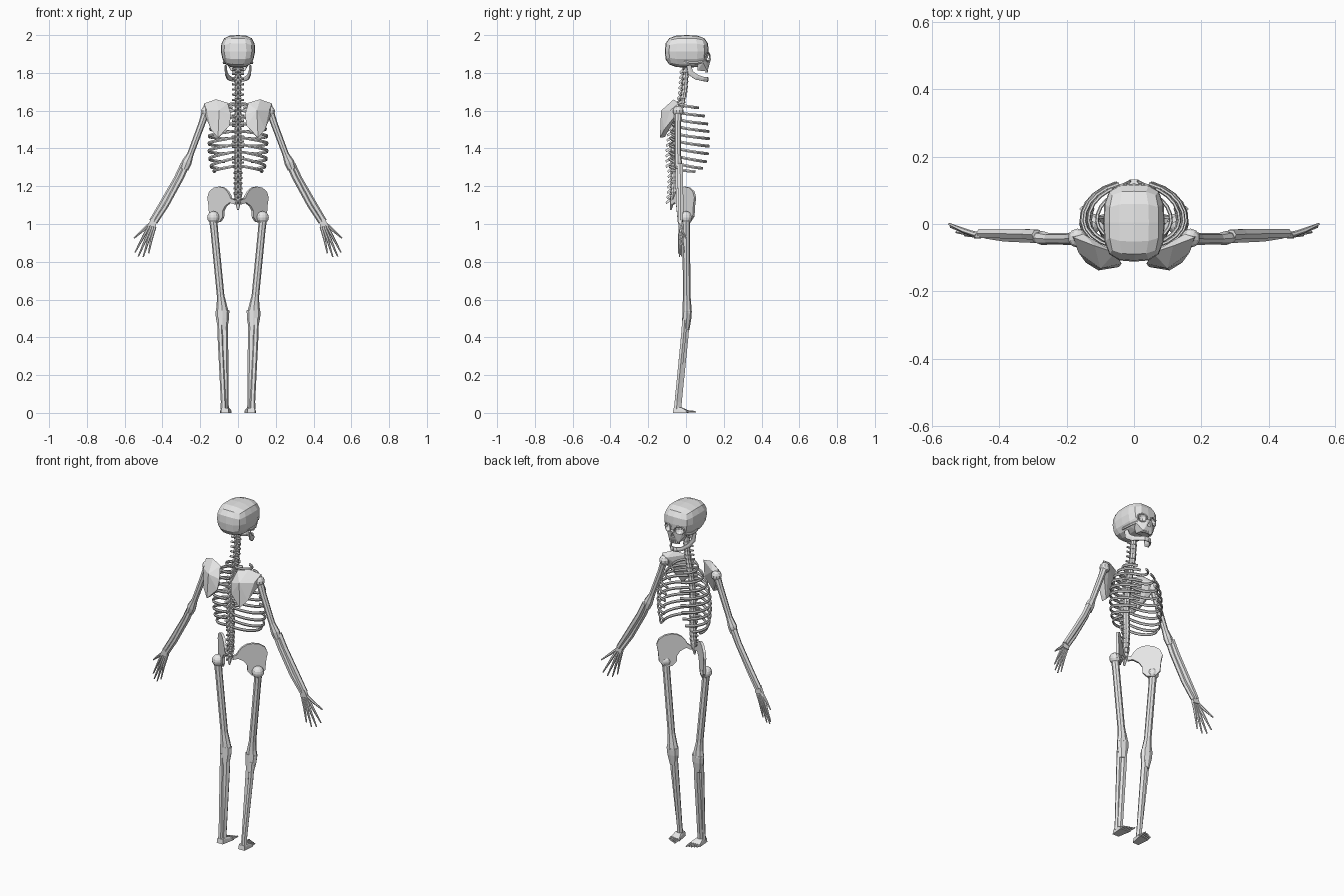
import bpy, bmesh, math
from mathutils import Vector, Matrix

bone = bpy.data.materials.new("bone")
bone.diffuse_color = (0.8, 0.8, 0.8, 1)


def finish(name, bm, mirror=True):
    bmesh.ops.recalc_face_normals(bm, faces=bm.faces[:])
    me = bpy.data.meshes.new(name)
    bm.to_mesh(me)
    bm.free()
    me.materials.append(bone)
    ob = bpy.data.objects.new(name, me)
    bpy.context.collection.objects.link(ob)
    if mirror:
        m = ob.modifiers.new("mirror", 'MIRROR')
        m.use_mirror_merge = False
    return ob


def tube(bm, pts, radii, sides=6):
    """Sweep an ellipse (side, depth radii) along a path."""
    pts = [Vector(p) for p in pts]
    d = (pts[-1] - pts[0]).normalized()
    ref = Vector((0, 1, 0)) if abs(d.z) > 0.7 else Vector((0, 0, 1))
    rings = []
    for i, p in enumerate(pts):
        t = (pts[min(i + 1, len(pts) - 1)] - pts[max(i - 1, 0)]).normalized()
        u = t.cross(ref).normalized()
        v = u.cross(t)
        r = radii[i] if isinstance(radii, list) else radii
        a, b = r if isinstance(r, tuple) else (r, r)
        rings.append([bm.verts.new(p + u * a * math.cos(k * math.tau / sides)
                                   + v * b * math.sin(k * math.tau / sides)) for k in range(sides)])
    for r0, r1 in zip(rings, rings[1:]):
        for k in range(sides):
            j = (k + 1) % sides
            bm.faces.new((r0[k], r0[j], r1[j], r1[k]))
    bm.faces.new(rings[0])
    bm.faces.new(rings[-1])


def hull(bm, pts):
    vs = [bm.verts.new(p) for p in pts]
    res = bmesh.ops.convex_hull(bm, input=vs)
    bad = [g for g in res["geom_interior"] if isinstance(g, bmesh.types.BMVert)]
    bmesh.ops.delete(bm, geom=bad, context='VERTS')


def ball(bm, c, r, u=10, v=7):
    bmesh.ops.create_uvsphere(bm, u_segments=u, v_segments=v, radius=r, matrix=Matrix.Translation(c))


def block(bm, c, size):
    bmesh.ops.create_cube(bm, size=1, matrix=Matrix.Translation(c) @ Matrix.Diagonal((*size, 1)))


def lerp_path(path, z):
    """Interpolate (z, value) pairs sorted from high to low."""
    for (z0, a), (z1, b) in zip(path, path[1:]):
        if z >= z1:
            return a + (b - a) * (z0 - z) / (z0 - z1)
    return path[-1][1]


# Skull: rounded box with narrowed lower part
bm = bmesh.new()
bmesh.ops.create_cube(bm, size=2)
bmesh.ops.subdivide_edges(bm, edges=bm.edges[:], cuts=3, use_grid_fill=True)
for v in bm.verts:
    n = sum(abs(c) ** 3.2 for c in v.co) ** (1 / 3.2)
    x, y, z = v.co / n
    taper = 1 - 0.15 * max(0, -z)
    v.co = (x * 0.091 * taper, 0.004 + y * 0.116, 1.914 + z * 0.086)
cranium = finish("cranium", bm, False)

bm = bmesh.new()
hull(bm, [(s * x, y, z) for s in (-1, 1) for x, y, z in (
    (.062, .06, 1.88), (.055, .105, 1.88), (.038, .06, 1.812), (.03, .112, 1.81), (.012, .132, 1.875),
    (.062, .09, 1.855), (.02, .12, 1.83))])
upper_jaw = finish("upper_jaw", bm, False)

# Eye and nose openings
bm = bmesh.new()
ball(bm, (.037, .118, 1.885), .026)
eyes = finish("eye_cutter", bm)
bm = bmesh.new()
hull(bm, [(-.014, .15, 1.84), (.014, .15, 1.84), (0, .15, 1.872),
          (-.01, .1, 1.842), (.01, .1, 1.842), (0, .1, 1.865)])
nose = finish("nose_cutter", bm, False)
for cutter in (eyes, nose):
    cutter.hide_render = True
    cutter.hide_viewport = True
    for ob in (cranium, upper_jaw):
        m = ob.modifiers.new("cut", 'BOOLEAN')
        m.operation, m.object, m.solver = 'DIFFERENCE', cutter, 'EXACT'

bm = bmesh.new()
ring = [(.037 + .025 * math.cos(a), .115 - .012 * math.cos(a), 1.885 + .024 * math.sin(a))
        for a in [k * math.tau / 12 for k in range(12)]]
for a, b in zip(ring, ring[1:] + ring[:1]):
    tube(bm, [a, b], .004, 5)
finish("eye_socket_rim", bm)

bm = bmesh.new()
tube(bm, [(.056, .095, 1.862), (.073, .06, 1.853), (.076, .02, 1.853), (.07, -.01, 1.86)], (.005, .008))
finish("cheek_arch", bm)

bm = bmesh.new()
tube(bm, [(.066, .014, 1.84), (.063, .024, 1.80), (.054, .055, 1.778), (.037, .09, 1.768),
          (.018, .111, 1.766), (0, .114, 1.766)],
     [(.005, .013), (.006, .018), (.006, .016), (.006, .013), (.006, .015), (.006, .015)])
finish("lower_jaw", bm)

bm = bmesh.new()
for x, y in ((.006, .113), (.017, .111), (.027, .104)):
    block(bm, (x, y, 1.808), (.009, .008, .014))
finish("teeth", bm)

# Spine: disc, drooping rear spike and side wings for every vertebra
SPINE = [(1.83, .0), (1.70, -.01), (1.62, -.028), (1.52, -.052), (1.40, -.064),
         (1.25, -.062), (1.17, -.066), (1.08, -.08)]
WIDTH = [(1.83, .018), (1.6, .018), (1.3, .021), (1.18, .019), (1.08, .006)]
bm = bmesh.new()
count = 26
for i in range(count):
    z = 1.82 - i * (1.82 - 1.13) / (count - 1)
    y, r = lerp_path(SPINE, z), lerp_path(WIDTH, z)
    tube(bm, [(0, y, z + .0135), (0, y, z), (0, y, z - .0135)], [r, r * .85, r], 8)
    reach = .034 if z > 1.65 else .046 if z > 1.3 else .036
    hull(bm, [(s * w, y - d, z + h) for s in (-1, 1) for w, d, h in (
        (.006, .01, .009), (.006, .01, -.008), (.003, reach, -.014), (.003, reach - .004, -.026))])
    wing = .031 if z > 1.3 else .022
    tube(bm, [(-wing, y - .016, z + .003), (0, y - .008, z), (wing, y - .016, z + .003)], .006, 5)
finish("spine", bm, False)
bm = bmesh.new()
tube(bm, [(0, -.066, 1.17), (0, -.073, 1.12), (0, -.081, 1.075)], [(.024, .012), (.016, .011), (.005, .005)], 8)
finish("tailbone", bm, False)

# Ribs: (back height, front height, half width, front depth, front gap)
RIBS = [(1.64, 1.615, .075, .07, .03), (1.60, 1.572, .11, .10, .035), (1.565, 1.53, .135, .118, .04),
        (1.53, 1.49, .148, .125, .045), (1.49, 1.452, .155, .128, .05), (1.455, 1.412, .157, .128, .055),
        (1.418, 1.372, .157, .125, .06), (1.38, 1.33, .153, .118, .07), (1.345, 1.295, .145, .085, .1),
        (1.305, 1.278, .13, .03, .13)]
for n, (zb, zf, w, front, gap) in enumerate(RIBS):
    back = lerp_path(SPINE, zb)
    mid, a0 = .012, math.radians(-78)
    a1 = math.acos(min(1, gap / w)) if n < 8 else math.radians((45, 20)[n - 8])
    depth = front - mid if n < 8 else .105
    pts = [(.012, back - .005, zb)]
    for k in range(11):
        a = a0 + (a1 - a0) * k / 10
        y = mid + math.sin(a) * (depth if a > 0 else mid - back + .026)
        pts.append((w * math.cos(a), y, zb + (zf - zb) * (1 - (1 - k / 10) ** 1.5)))
    bm = bmesh.new()
    tube(bm, pts, (.0055, .0085), 6)
    finish("rib_%d" % (n + 1), bm)

# Shoulder blade: thick tilted plate
bm = bmesh.new()
hull(bm, [(.185, -.035, 1.60), (.18, -.04, 1.638), (.117, -.065, 1.66), (.055, -.085, 1.642),
          (.037, -.118, 1.58), (.045, -.128, 1.52), (.106, -.138, 1.457), (.143, -.115, 1.50),
          (.10, -.132, 1.60), (.165, -.085, 1.60), (.10, -.112, 1.46), (.05, -.1, 1.54), (.15, -.03, 1.62)])
finish("shoulder_blade", bm)

# Arm
bm = bmesh.new()
ball(bm, (.168, -.042, 1.597), .029)
finish("shoulder_ball", bm)
bm = bmesh.new()
tube(bm, [(.168, -.042, 1.60), (.192, -.044, 1.53), (.252, -.044, 1.37), (.272, -.042, 1.325), (.285, -.04, 1.29)],
     [.021, .018, .017, (.027, .021), (.022, .017)], 8)
finish("upper_arm", bm)
bm = bmesh.new()
tube(bm, [(.272, -.042, 1.315), (.30, -.042, 1.25), (.38, -.04, 1.10), (.438, -.032, 1.01)],
     [.016, .016, .014, .013])
tube(bm, [(.288, -.032, 1.315), (.323, -.03, 1.24), (.405, -.028, 1.10), (.456, -.028, 1.015)],
     [.017, .017, .016, .015])
finish("forearm", bm)

# Hand: palm bones and fingers
bm = bmesh.new()
hull(bm, [(.43, -.042, 1.02), (.46, -.042, 1.03), (.43, -.022, 1.02), (.46, -.022, 1.03),
          (.435, -.04, .985), (.478, -.04, .99), (.435, -.022, .985), (.478, -.022, .99)])
finish("wrist", bm)
FINGERS = [((.468, 1.0), (.505, .965), (.55, .925), .0), ((.47, .99), (.50, .935), (.545, .85), -.008),
           ((.46, .985), (.488, .92), (.528, .828), -.024), ((.45, .985), (.473, .92), (.502, .825), -.034),
           ((.44, .985), (.457, .925), (.473, .845), -.04)]
bm = bmesh.new()
for a, b, c, y in FINGERS:
    tube(bm, [(a[0], -.032, a[1]), (b[0], -.033 + (y + .033) * .4, b[1]), (c[0], y, c[1])],
         [.008, .0075, .0035])
finish("fingers", bm)

# Hip: diagonal rounded wing with a thin arm to the spine
OUTLINE = [(.012, 1.125), (.034, 1.135), (.043, 1.158), (.056, 1.178), (.075, 1.193), (.098, 1.198), (.125, 1.192),
           (.148, 1.172), (.158, 1.14), (.152, 1.10), (.148, 1.04), (.125, 1.008), (.095, 1.01), (.078, 1.035),
           (.076, 1.07), (.064, 1.095), (.04, 1.113), (.012, 1.103)]
bm = bmesh.new()
layers = [[bm.verts.new((x + o, max(-.068, .9 * x - .093) - o, z)) for x, z in OUTLINE] for o in (-.005, .005)]
bm.faces.new(layers[0])
bm.faces.new(layers[1])
for i in range(len(OUTLINE)):
    j = (i + 1) % len(OUTLINE)
    bm.faces.new((layers[0][i], layers[0][j], layers[1][j], layers[1][i]))
finish("hip_wing", bm)

# Leg
bm = bmesh.new()
ball(bm, (.13, 0, 1.035), .033, 12, 8)
finish("hip_ball", bm)
bm = bmesh.new()
tube(bm, [(.132, 0, 1.03), (.125, .001, .96), (.092, .004, .62), (.086, .005, .57), (.084, .006, .53)],
     [.022, .02, .02, (.027, .023), (.036, .025)], 8)
finish("thigh", bm)
bm = bmesh.new()
tube(bm, [(.083, .006, .54), (.082, .004, .50), (.08, -.002, .44)], [(.037, .025), (.035, .024), (.023, .02)], 8)
finish("knee", bm)
bm = bmesh.new()
tube(bm, [(.073, .004, .50), (.071, -.004, .40), (.066, -.036, .06), (.066, -.04, .02)], [.019, .019, .016, .018])
tube(bm, [(.096, -.006, .50), (.093, -.014, .40), (.077, -.048, .06), (.077, -.05, .02)], [.015, .015, .014, .016])
finish("shin", bm)

# Foot with separate toes
bm = bmesh.new()
hull(bm, [(x, y, z) for x, y, z in (
    (.05, -.07, 0), (.09, -.07, 0), (.052, -.066, .026), (.088, -.066, .026), (.05, -.025, .03), (.088, -.025, .028),
    (.034, .012, 0), (.096, .005, 0), (.036, .012, .014), (.094, .005, .011))])
for k in range(5):
    x = .04 + k * .0128
    tube(bm, [(x, .0, .008), (x - .001, .03 - k * .004, .008), (x - .002, .052 - k * .006, .005)],
         [(.0058, .006), (.0052, .006), (.004, .004)])
finish("foot", bm)
